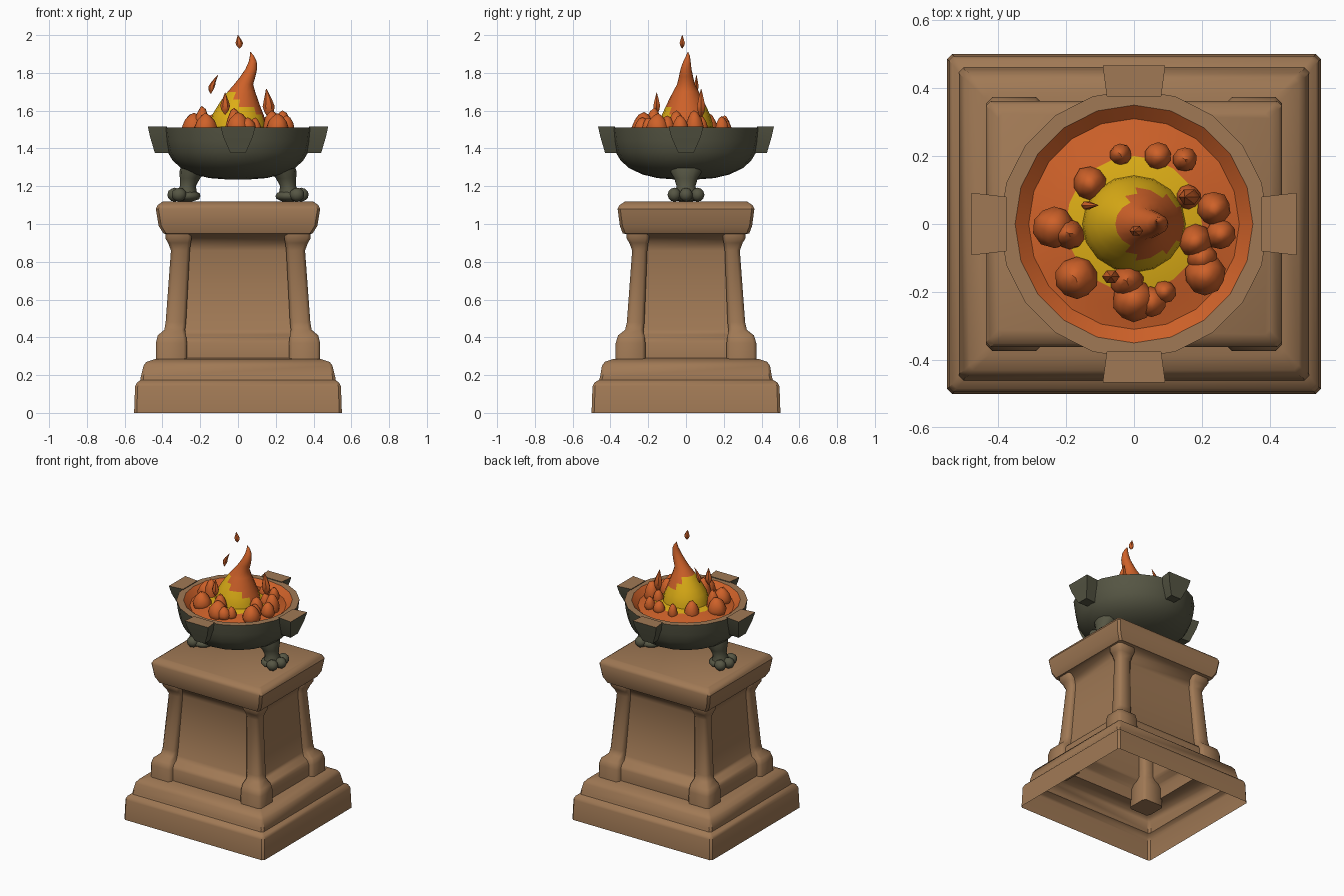
import bpy, bmesh, math, random
from mathutils import Vector

if "Cube" in bpy.data.objects:
    bpy.data.objects.remove(bpy.data.objects["Cube"])

random.seed(4)


def material(name, rgb):
    m = bpy.data.materials.new(name)
    m.diffuse_color = (*rgb, 1)
    m.use_nodes = True
    m.node_tree.nodes["Principled BSDF"].inputs["Base Color"].default_value = m.diffuse_color
    return m


STONE = material("warm stone", (0.35, 0.19, 0.09))
BRONZE = material("dark bronze", (0.092, 0.092, 0.057))
ORANGE = material("ember orange", (0.62, 0.12, 0.022))
YELLOW = material("flame yellow", (0.72, 0.42, 0.008))


def finish(name, bm, mats, rule=None, angle=40):
    """Turn a bmesh into a shaded object; rule(face) picks the material slot."""
    bmesh.ops.recalc_face_normals(bm, faces=bm.faces)
    if rule:
        for f in bm.faces:
            f.material_index = rule(f)
    me = bpy.data.meshes.new(name)
    bm.to_mesh(me)
    bm.free()
    ob = bpy.data.objects.new(name, me)
    bpy.context.collection.objects.link(ob)
    for m in mats:
        me.materials.append(m)
    bpy.ops.object.select_all(action='DESELECT')
    ob.select_set(True)
    bpy.context.view_layer.objects.active = ob
    bpy.ops.object.shade_smooth_by_angle(angle=math.radians(angle))
    return ob


def skin(bm, rings, start=True, end=True):
    """Bridge equal-length rings of points, with optional end caps."""
    vs = [[bm.verts.new(p) for p in r] for r in rings]
    n = len(vs[0])
    for a, b in zip(vs, vs[1:]):
        for i in range(n):
            j = (i + 1) % n
            bm.faces.new((a[i], a[j], b[j], b[i]))
    if start:
        bm.faces.new(vs[0][::-1])
    if end:
        bm.faces.new(vs[-1])


def rect(cx, cy, hx, hy, z, c=0.02):
    """Rectangle ring with chamfered corners."""
    pts = [(hx, -hy + c), (hx, hy - c), (hx - c, hy), (-hx + c, hy),
           (-hx, hy - c), (-hx, -hy + c), (-hx + c, -hy), (hx - c, -hy)]
    return [(cx + x, cy + y, z) for x, y in pts]


def ellipse(cx, cy, z, rx, ry, n, turn=0.0):
    return [(cx + rx * math.cos(turn + math.tau * i / n),
             cy + ry * math.sin(turn + math.tau * i / n), z) for i in range(n)]


# Pedestal shell: stepped plinth, recessed shaft and cap, open underneath
shell = [(.55, .50, 0), (.545, .495, .14), (.535, .485, .16), (.515, .46, .175),
         (.515, .455, .19), (.50, .445, .25), (.485, .43, .27), (.44, .385, .285),
         (.405, .345, .29), (.405, .345, .37), (.39, .33, .395), (.36, .295, .415),
         (.35, .28, .44), (.325, .255, .86), (.34, .27, .91), (.375, .31, .945),
         (.395, .335, .95), (.42, .35, .99), (.435, .362, .03 + 1.05),
         (.425, .352, 1.10), (.40, .325, 1.118)]
bm = bmesh.new()
skin(bm, [rect(0, 0, x, y, z, .014) for x, y, z in shell], start=False)
finish("pedestal", bm, [STONE], angle=35)

# Corner pilasters with block foot and flared head
pil = [(.27, .215, .435, .375, .24), (.27, .215, .435, .372, .37),
       (.275, .22, .425, .36, .41), (.28, .225, .39, .322, .44),
       (.275, .22, .383, .313, .48), (.255, .205, .355, .285, .86),
       (.25, .20, .37, .30, .90), (.245, .195, .385, .315, .925),
       (.245, .195, .385, .315, .96)]
bm = bmesh.new()
for sx in (-1, 1):
    for sy in (-1, 1):
        skin(bm, [rect(sx * (a + c) / 2, sy * (b + d) / 2, (c - a) / 2, (d - b) / 2, z, .018)
                  for a, b, c, d, z in pil])
finish("corner_pilasters", bm, [STONE], angle=50)

# Fire bowl: dark outside, stone-brown rim, glowing inside
bowl = [(.06, 1.236), (.15, 1.243), (.23, 1.262), (.30, 1.295), (.345, 1.335),
        (.372, 1.38), (.386, 1.44), (.395, 1.512), (.35, 1.512),
        (.31, 1.475), (.25, 1.49), (.20, 1.505), (.10, 1.52)]
bm = bmesh.new()
skin(bm, [ellipse(0, 0, z, r, r, 20) for r, z in bowl])


def bowl_rule(f):
    c = f.calc_center_median()
    r = math.hypot(c.x, c.y)
    if f.normal.z < 0.3:
        return 0
    return 1 if r > .35 else 2 if r > .205 else 3


finish("fire_bowl", bm, [BRONZE, STONE, ORANGE, YELLOW], bowl_rule, 35)

# Four tapered lugs on the rim, worn on top
bm = bmesh.new()
for k in range(4):
    ang = k * math.pi / 2
    e = 0 if k % 2 == 0 else -.012
    low = [(.36, -.035), (.44 + e, -.04), (.44 + e, .04), (.36, .035)]
    mid = [(.37, -.07), (.465 + e, -.078), (.465 + e, .078), (.37, .07)]
    top = [(.375, -.08), (.478 + e, -.092), (.478 + e, .092), (.375, .08)]
    rings = []
    for z, pts in ((1.375, low), (1.46, mid), (1.517, top)):
        rings.append([(x * math.cos(ang) - y * math.sin(ang),
                       x * math.sin(ang) + y * math.cos(ang), z) for x, y in pts])
    skin(bm, rings)
finish("rim_lugs", bm, [BRONZE, STONE], lambda f: int(f.normal.z > .7), 30)

# Two paw-footed legs
leg = [(.21, 1.33, .08, .10), (.24, 1.28, .07, .085), (.255, 1.24, .053, .062),
       (.265, 1.20, .042, .05), (.272, 1.165, .055, .06), (.27, 1.14, .06, .07)]


def ball(bm, centre, size, sub=2, peak=1.0):
    vs = bmesh.ops.create_icosphere(bm, subdivisions=sub, radius=1)['verts']
    for v in vs:
        if v.co.z > 0:
            v.co.z *= peak
            if peak > 1:
                v.co.x *= 1 - .25 * v.co.z / peak
                v.co.y *= 1 - .25 * v.co.z / peak
        v.co = Vector(centre) + Vector([v.co[i] * size[i] for i in range(3)])
    return vs


for side, s in (("left", -1), ("right", 1)):
    bm = bmesh.new()
    skin(bm, [ellipse(s * x, 0, z, rx, ry, 12) for x, z, rx, ry in leg])
    ball(bm, (s * .27, 0, 1.148), (.075, .08, .032))
    for y, x in ((-.062, .312), (0, .335), (.062, .312)):
        ball(bm, (s * x, y, 1.155), (.04, .036, .037))
    finish(side + "_paw_leg", bm, [BRONZE], angle=60)

# Ember lumps heaped around the flame: x, y, radius, height
lumps = [(-.13, .12, .05, .07), (-.235, -.01, .062, .075), (-.19, -.03, .045, .105),
         (-.17, -.16, .062, .07), (0, -.225, .062, .075), (-.02, -.17, .05, .095),
         (.05, -.23, .045, .05), (.15, .19, .036, .055), (.07, .20, .04, .05),
         (-.04, .205, .032, .06), (.16, .08, .036, .06), (.235, .045, .05, .085),
         (.255, -.03, .045, .06), (.18, -.05, .05, .085), (.21, -.15, .06, .07),
         (.09, -.20, .033, .05), (.20, -.10, .045, .06)]
bm = bmesh.new()
for x, y, r, h in lumps:
    for v in ball(bm, (x, y, 1.51), (r, r, h / 1.15), 2, 1.25):
        v.co += Vector([random.uniform(-.05, .05) * r for _ in range(3)])
finish("ember_lumps", bm, [ORANGE], angle=50)

# Main flame: yellow base curling up to an orange tip
flame = [(0, 0, 1.49, .155), (0, 0, 1.54, .148), (0, 0, 1.58, .135), (.004, 0, 1.62, .115),
         (.01, 0, 1.66, .095), (.018, 0, 1.70, .073), (.03, 0, 1.74, .05),
         (.052, 0, 1.78, .04), (.07, 0, 1.82, .031), (.078, .005, 1.86, .021),
         (.074, .01, 1.89, .011), (.066, .01, 1.91, .002)]
bm = bmesh.new()
skin(bm, [ellipse(x, y, z, r, r * .94, 16) for x, y, z, r in flame])


def flame_rule(f):
    c = f.calc_center_median()
    return int(c.z < 1.66 - .75 * c.x)


finish("main_flame", bm, [ORANGE, YELLOW], flame_rule, 60)

# Small licks and flying sparks: x, y, bottom, top, radius, sideways lean
sparks = [(-.068, -.155, 1.58, 1.695, .026, .0), (.165, .08, 1.56, 1.715, .032, -.015),
          (-.145, .055, 1.69, 1.79, .017, .04), (.008, -.02, 1.93, 2.0, .02, -.008)]
bm = bmesh.new()
for x, y, z0, z1, r, lean in sparks:
    rings = []
    for t, w in ((0, .12), (.2, .75), (.4, 1), (.65, .65), (1, .06)):
        rings.append(ellipse(x + lean * t * t, y, z0 + (z1 - z0) * t, r * w, r * w * .8, 6))
    skin(bm, rings)
finish("flame_sparks", bm, [ORANGE], angle=50)
